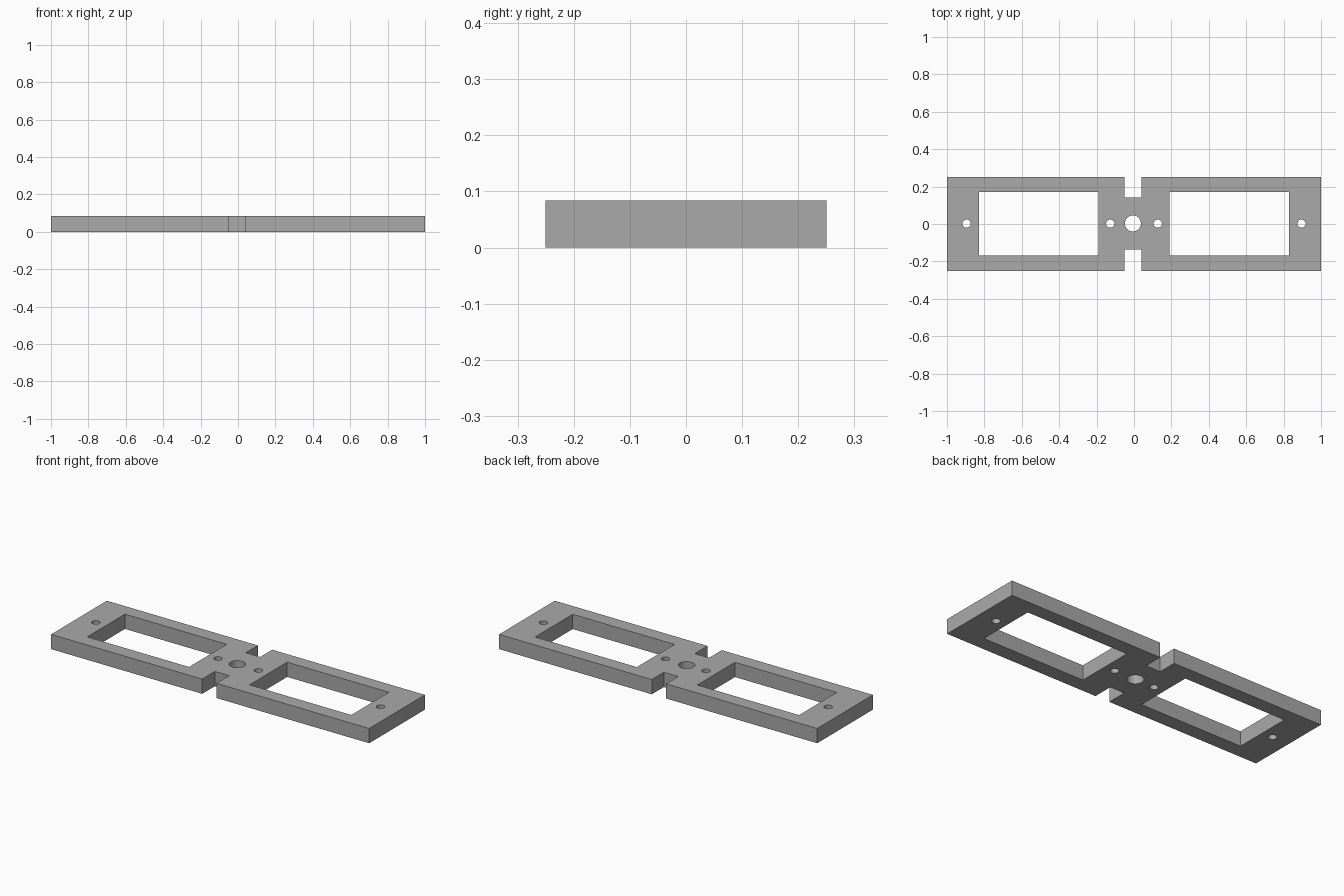
import bpy, bmesh, math

cube = bpy.data.objects.get("Cube")
if cube:
    bpy.data.objects.remove(cube, do_unlink=True)

THICK = 0.084


def rectangle(x0, x1, y0, y1):
    return [(x0, y0), (x1, y0), (x1, y1), (x0, y1)]


def circle(x, y, radius, sides=32):
    steps = [2 * math.pi * i / sides for i in range(sides)]
    return [(x + radius * math.cos(a), y + radius * math.sin(a)) for a in steps]


# Outline with a notch in the middle of each long edge
outline = [(-1, -0.25), (-0.05, -0.25), (-0.05, -0.136), (0.04, -0.136),
           (0.04, -0.25), (1, -0.25), (1, 0.25), (0.04, 0.25),
           (0.04, 0.142), (-0.05, 0.142), (-0.05, 0.25), (-1, 0.25)]

# Windows, screw holes and the centre shaft hole
loops = [outline,
         rectangle(-0.83, -0.19, -0.168, 0.17),
         rectangle(0.19, 0.83, -0.168, 0.17),
         circle(-0.006, 0.003, 0.043)]
loops += [circle(x, 0.002, 0.022) for x in (-0.895, -0.127, 0.127, 0.895)]

# Flat filled profile extruded to the plate thickness
curve = bpy.data.curves.new("mounting_plate", "CURVE")
curve.dimensions = "2D"
curve.fill_mode = "BOTH"
curve.extrude = THICK / 2
for points in loops:
    spline = curve.splines.new("POLY")
    spline.points.add(len(points) - 1)
    for point, (x, y) in zip(spline.points, points):
        point.co = (x, y, 0, 1)
    spline.use_cyclic_u = True

plate = bpy.data.objects.new("mounting_plate", curve)
bpy.context.collection.objects.link(plate)
bpy.ops.object.select_all(action="DESELECT")
plate.select_set(True)
bpy.context.view_layer.objects.active = plate
bpy.ops.object.convert(target="MESH")
plate = bpy.context.object

# Weld the caps to the walls and stand the plate on the floor
bm = bmesh.new()
bm.from_mesh(plate.data)
bmesh.ops.remove_doubles(bm, verts=bm.verts, dist=0.0001)
bmesh.ops.recalc_face_normals(bm, faces=bm.faces)
bmesh.ops.translate(bm, verts=bm.verts, vec=(0, 0, THICK / 2))
bm.to_mesh(plate.data)
bm.free()
bpy.ops.object.shade_smooth_by_angle(angle=math.radians(30))

# Plain grey finish
grey = bpy.data.materials.new("plain_grey")
grey.use_nodes = True
colour = (0.4, 0.4, 0.4, 1)
grey.diffuse_color = colour
grey.node_tree.nodes["Principled BSDF"].inputs["Base Color"].default_value = colour
plate.data.materials.clear()
plate.data.materials.append(grey)
